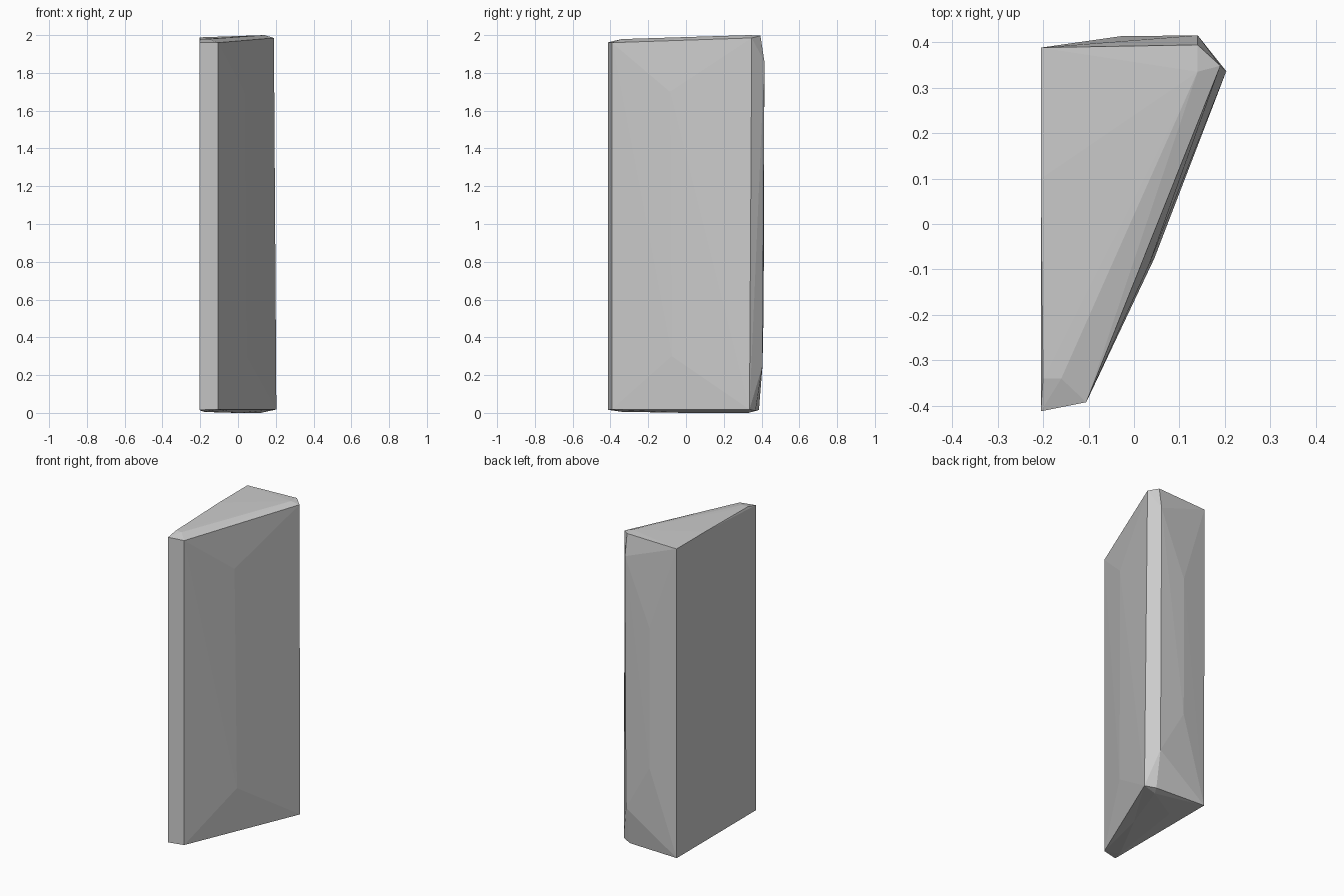
import bpy, bmesh, math

if "Cube" in bpy.data.objects:
    bpy.data.objects.remove(bpy.data.objects["Cube"])

# Single grey colour
grey = bpy.data.materials.new("plain grey")
grey.diffuse_color = (0.6, 0.6, 0.6, 1)
grey.use_nodes = True
grey.node_tree.nodes["Principled BSDF"].inputs["Base Color"].default_value = grey.diffuse_color

# Corners of the tapered slab, level by level (bottom to top)
levels = [
    # lowest underside ridge
    [(-0.18, -0.34, 0.006), (0.0, 0.0, 0.0), (0.12, 0.33, 0.0), (-0.1, 0.2, 0.002)],
    # bottom rim
    [(-0.205, -0.412, 0.016), (-0.105, -0.392, 0.018), (0.203, 0.336, 0.018),
     (0.14, 0.368, 0.012), (-0.205, 0.386, 0.015)],
    # lower body: bulged back and slanted side
    [(0.14, 0.405, 0.25), (0.045, -0.075, 0.3), (-0.03, 0.411, 0.55)],
    # upper body
    [(0.14, 0.415, 1.86), (0.035, -0.085, 1.7), (-0.03, 0.413, 1.45)],
    # top rim
    [(-0.205, -0.412, 1.962), (-0.105, -0.392, 1.96), (0.19, 0.348, 1.985),
     (0.14, 0.394, 1.997), (-0.205, 0.388, 1.988)],
    # crown inside the chamfered rim
    [(-0.2, -0.34, 1.979), (-0.16, -0.34, 1.979), (0.14, 0.335, 2.0), (-0.205, 0.1, 1.988)],
]

# Slab body: convex faceted block wrapped around the levels
bm = bmesh.new()
for level in levels:
    for co in level:
        bm.verts.new(co)
hull = bmesh.ops.convex_hull(bm, input=bm.verts[:])
loose = [g for g in hull["geom_interior"] if isinstance(g, bmesh.types.BMVert)]
bmesh.ops.delete(bm, geom=loose, context='VERTS')
bmesh.ops.dissolve_limit(bm, angle_limit=math.radians(0.3),
                         verts=bm.verts[:], edges=bm.edges[:])
bmesh.ops.recalc_face_normals(bm, faces=bm.faces[:])

mesh = bpy.data.meshes.new("wedge_slab")
bm.to_mesh(mesh)
bm.free()
mesh.materials.append(grey)
slab = bpy.data.objects.new("wedge_slab", mesh)
bpy.context.collection.objects.link(slab)
